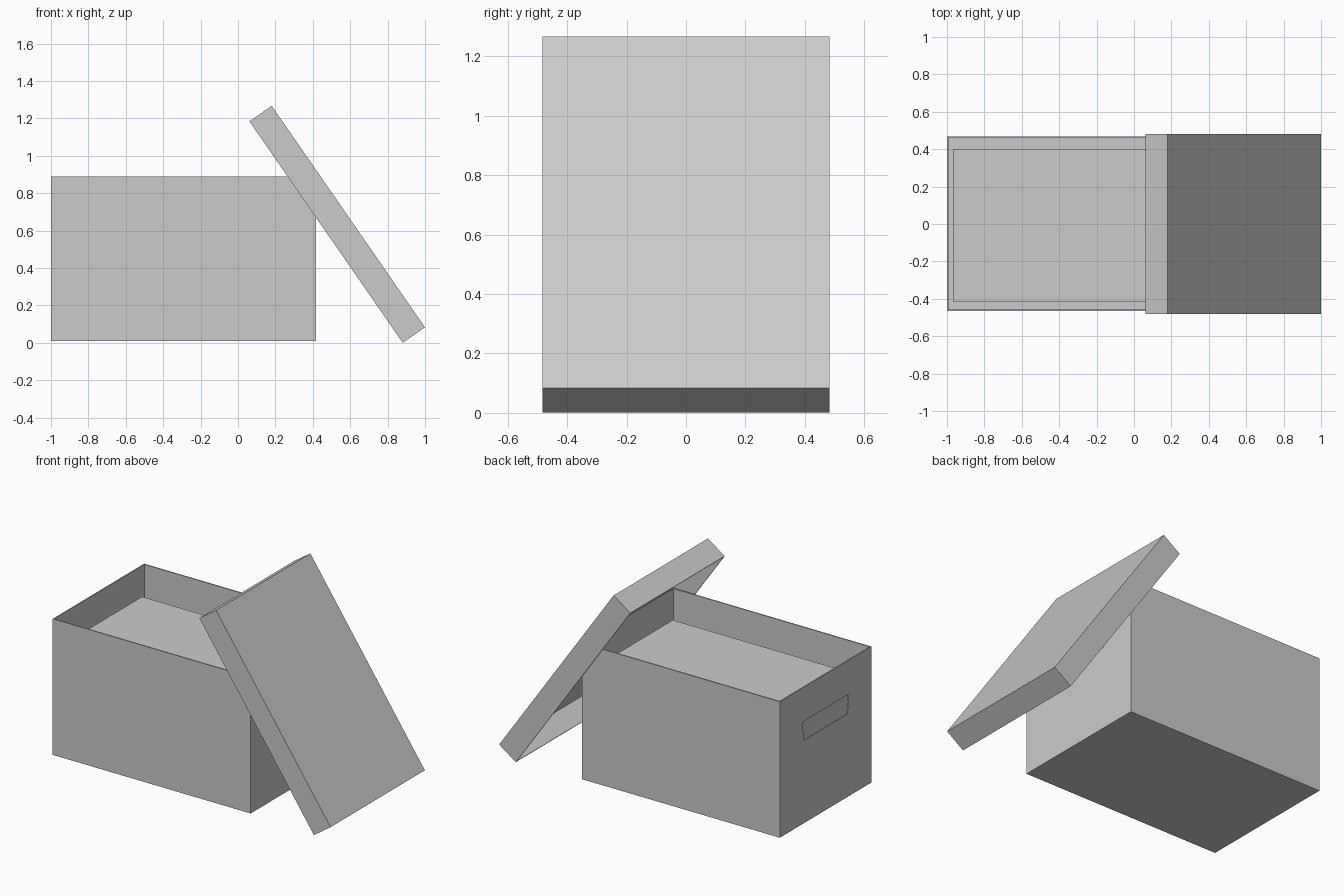
import bpy, bmesh, math
from mathutils import Matrix, Vector

if "Cube" in bpy.data.objects:
    bpy.data.objects.remove(bpy.data.objects["Cube"])


def finish(name, bm):
    bmesh.ops.recalc_face_normals(bm, faces=bm.faces)
    mesh = bpy.data.meshes.new(name)
    bm.to_mesh(mesh)
    bm.free()
    ob = bpy.data.objects.new(name, mesh)
    bpy.context.collection.objects.link(ob)
    return ob


def block(lo, hi):
    bm = bmesh.new()
    bmesh.ops.create_cube(bm, size=1)
    lo, hi = Vector(lo), Vector(hi)
    bm.transform(Matrix.Translation((lo + hi) / 2) @ Matrix.Diagonal((*(hi - lo), 1)))
    return bm


def open_box(name, lo, hi, wall):
    """Hollow tray, open towards +z."""
    bm = block(lo, hi)
    bm.normal_update()
    top = max(bm.faces, key=lambda f: f.calc_center_median().z)
    bmesh.ops.inset_region(bm, faces=[top], thickness=wall)
    inner = bmesh.ops.extrude_discrete_faces(bm, faces=[top])["faces"][0]
    for v in inner.verts:
        v.co.z = lo[2] + wall
    return finish(name, bm)


# Carton body
body = open_box("carton_body", (-1, -0.466, 0.01), (0.417, 0.469, 0.89), 0.011)

# Hand holes: one tapered prism cut through both end walls
bm = bmesh.new()
outline = [(0.237, 0.67), (-0.237, 0.67), (-0.222, 0.545), (0.222, 0.545)]
face = bm.faces.new([bm.verts.new((-1.2, y, z)) for y, z in outline])
ext = bmesh.ops.extrude_face_region(bm, geom=[face])["geom"]
bmesh.ops.translate(bm, vec=(1.9, 0, 0),
                    verts=[g for g in ext if isinstance(g, bmesh.types.BMVert)])
cutter = finish("hand_hole_cutter", bm)
cutter.hide_render = True
mod = body.modifiers.new("hand_holes", "BOOLEAN")
mod.operation = "DIFFERENCE"
mod.solver = "EXACT"
mod.object = cutter
bpy.context.view_layer.objects.active = body
bpy.ops.object.modifier_apply(modifier=mod.name)
bpy.data.objects.remove(cutter)

# Stack of contents inside the carton
finish("contents", block((-0.968, -0.415, 0.022), (0.385, 0.402, 0.71)))

# Lid leaning on the right-hand rim, open side towards the carton
lid = open_box("lid", (-0.72, -0.482, 0), (0.72, 0.482, 0.145), 0.01)
lid.data.transform(Matrix.Translation((0.59, 0, 0.675))
                   @ Matrix.Rotation(math.atan2(-0.822, -0.569), 4, "Y"))
